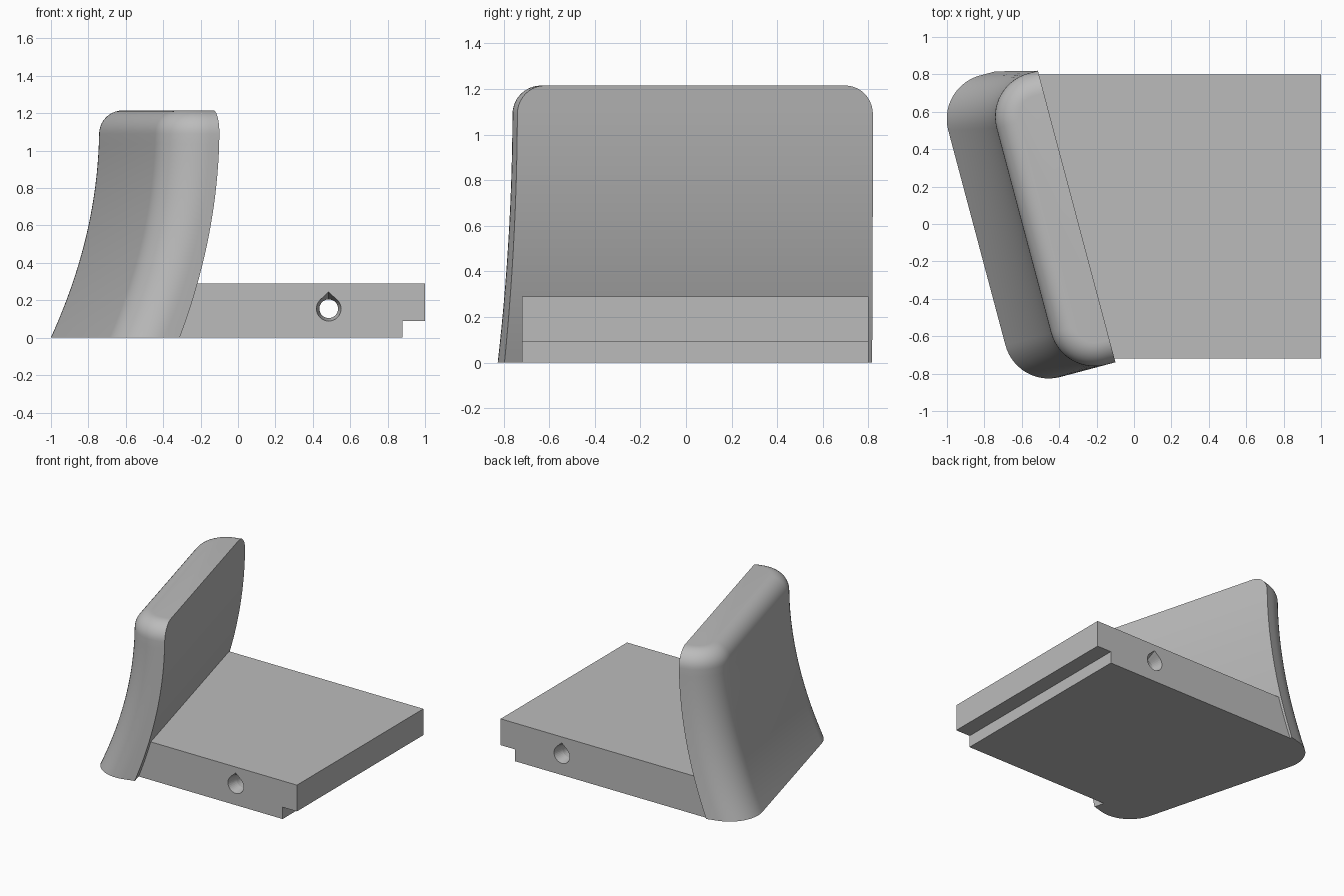
import bpy, bmesh, math
from mathutils import Vector

old = bpy.data.objects.get("Cube")
if old:
    bpy.data.objects.remove(old)

grey = bpy.data.materials.new("plain grey")
grey.use_nodes = True
colour = (0.5, 0.5, 0.5, 1)
grey.diffuse_color = colour
grey.node_tree.nodes["Principled BSDF"].inputs["Base Color"].default_value = colour


def loft(name, rings):
    """Skin equal-sized closed rings and cap both ends."""
    bm = bmesh.new()
    rows = [[bm.verts.new(p) for p in ring] for ring in rings]
    n = len(rows[0])
    for a, b in zip(rows, rows[1:]):
        for i in range(n):
            j = (i + 1) % n
            bm.faces.new((a[i], a[j], b[j], b[i]))
    bm.faces.new(rows[0])
    bm.faces.new(rows[-1])
    bmesh.ops.recalc_face_normals(bm, faces=bm.faces)
    mesh = bpy.data.meshes.new(name)
    bm.to_mesh(mesh)
    bm.free()
    mesh.materials.append(grey)
    obj = bpy.data.objects.new(name, mesh)
    bpy.context.collection.objects.link(obj)
    return obj


# Curved backrest: slanted plan section, swept up a curve, filleted at the top
TILT = math.radians(14.9)
NORMAL = Vector((math.cos(TILT), math.sin(TILT), 0))
ALONG = Vector((-math.sin(TILT), math.cos(TILT), 0))
HEIGHT, FILLET, CORNER = 1.215, 0.125, 0.24


def back_section(z, inset):
    lean = max(0, 1 - z / 1.13) ** 2
    inner = -0.286 - 0.22 * lean
    outer = -0.578 - 0.253 * lean + inset
    front = -0.689 + inset
    rear = 0.924 + 0.055 * lean - inset
    r = CORNER - inset
    pts = [(inner, rear)]
    for end, side, start in ((rear, 1, 0), (front, -1, 1)):
        for k in range(15):
            t = abs(start - k / 14) * math.pi / 2
            pts.append((outer + r - r * math.sin(t), end - side * (r - r * math.cos(t))))
    pts.append((inner, front))
    return [NORMAL * u + ALONG * v + Vector((0, 0, z)) for u, v in pts]


base = HEIGHT - FILLET
sections = [back_section(base * k / 20, 0) for k in range(20)]
for k in range(11):
    t = k / 10 * math.pi / 2
    sections.append(back_section(base + FILLET * math.sin(t), FILLET * (1 - math.cos(t))))
backrest = loft("backrest", sections)

# Flat base plate with a stepped free end and a slanted end inside the backrest
def plate_profile(y, left):
    outline = ((left, 0), (0.88, 0), (0.88, 0.09), (1, 0.09), (1, 0.29), (left + 0.08, 0.29))
    return [(x, y, z) for x, z in outline]


plate = loft("base_plate", [plate_profile(-0.72, -0.4), plate_profile(0.8, -0.75)])


# Cross hole: teardrop mouths narrowing to a round bore
def hole_ring(y, r, pointed):
    ring = []
    for k in range(32):
        a = math.tau * k / 32
        off = abs(a - math.pi / 2)
        s = r / math.cos(math.pi / 4 - off) if pointed and off < math.pi / 4 else r
        ring.append((0.485 + s * math.cos(a), y, 0.155 + s * math.sin(a)))
    return ring


cutter = loft("hole_cutter", [
    hole_ring(-0.74, 0.07, True), hole_ring(-0.72 + 0.08, 0.05, False),
    hole_ring(0.8 - 0.08, 0.05, False), hole_ring(0.82, 0.07, True)])
cutter.hide_render = True
cutter.hide_viewport = True
cut = plate.modifiers.new("cross_hole", 'BOOLEAN')
cut.operation = 'DIFFERENCE'
cut.solver = 'EXACT'
cut.object = cutter

# Smooth curved faces, crisp edges
for obj in (backrest, plate):
    bpy.ops.object.select_all(action='DESELECT')
    obj.select_set(True)
    bpy.context.view_layer.objects.active = obj
    bpy.ops.object.shade_smooth_by_angle(angle=math.radians(30))
